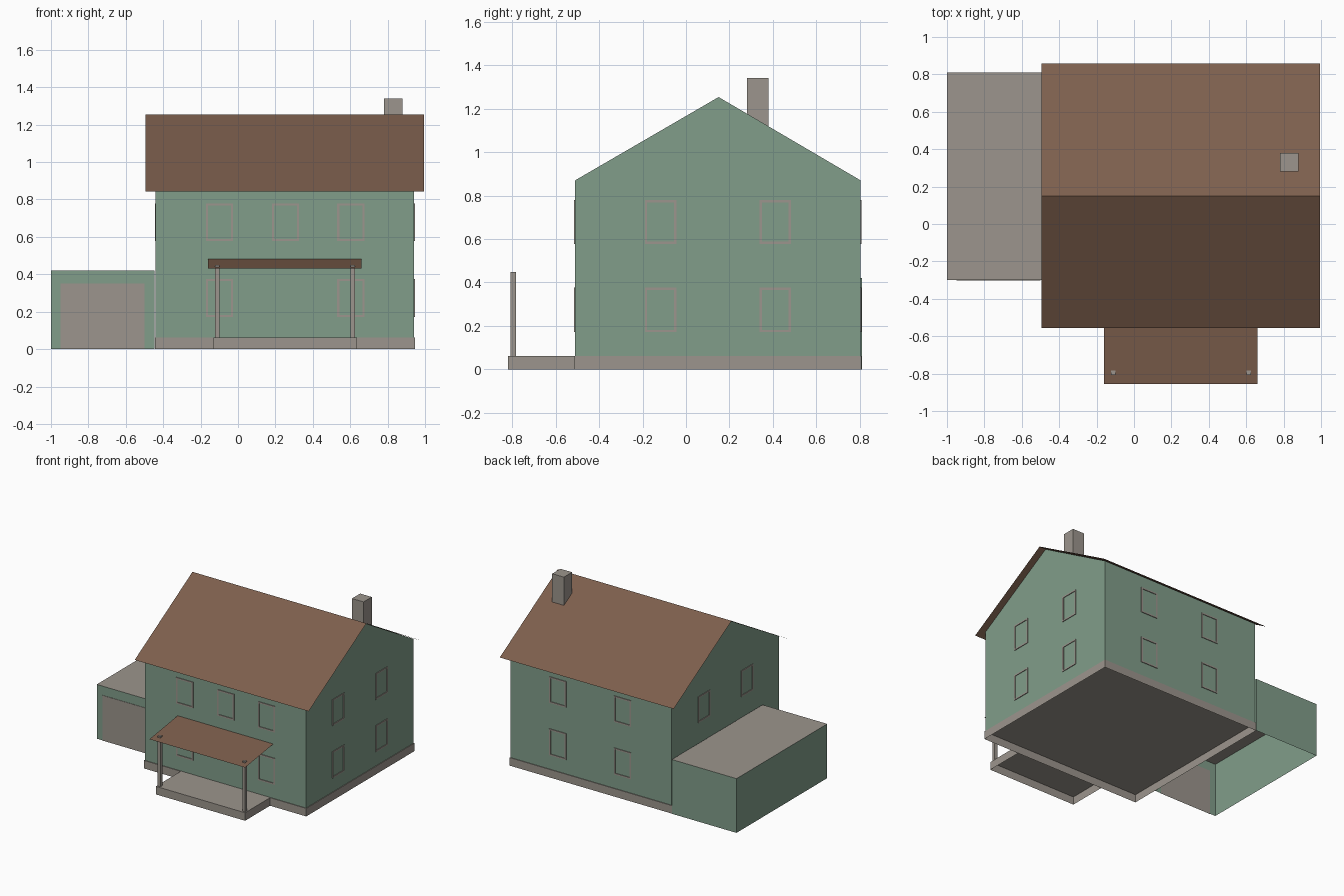
import bpy, bmesh

if "Cube" in bpy.data.objects:
    bpy.data.objects.remove(bpy.data.objects["Cube"])


def material(name, rgb):
    m = bpy.data.materials.new(name)
    m.diffuse_color = (*rgb, 1)
    m.use_nodes = True
    m.node_tree.nodes["Principled BSDF"].inputs["Base Color"].default_value = m.diffuse_color
    return m


GREEN = material("wall_green", (0.220, 0.337, 0.254))
BROWN = material("roof_brown", (0.205, 0.114, 0.074))
GREY = material("stone_grey", (0.332, 0.301, 0.266))


def mesh_object(name, faces, *mats):
    """Build one object from a list of polygons."""
    bm = bmesh.new()
    for f in faces:
        bm.faces.new([bm.verts.new(p) for p in f])
    bmesh.ops.remove_doubles(bm, verts=bm.verts[:], dist=1e-5)
    me = bpy.data.meshes.new(name)
    bm.to_mesh(me)
    bm.free()
    for m in mats:
        me.materials.append(m)
    ob = bpy.data.objects.new(name, me)
    bpy.context.collection.objects.link(ob)
    return ob


def shell(x0, x1, y0, y1, z0, z1, top=True):
    """Box faces without a bottom, optionally without a top."""
    c = [(x0, y0), (x1, y0), (x1, y1), (x0, y1)]
    faces = [[(*c[i], z0), (*c[(i + 1) % 4], z0), (*c[(i + 1) % 4], z1), (*c[i], z1)]
             for i in range(4)]
    if top:
        faces.append([(*p, z1) for p in c])
    return faces


# House proportions
X0, X1, Y0, Y1 = -0.44, 0.94, -0.51, 0.803
BASE, EAVE, RIDGE = 0.062, 0.87, 1.255
YR = 0.15

# Foundation and porch slabs, open underneath
mesh_object("foundation", shell(X0 - 0.005, X1 + 0.005, -0.515, 0.808, 0, BASE), GREY)
mesh_object("porch_slab", shell(-0.13, 0.635, -0.82, -0.515, 0, BASE), GREY)

# Walls and gables
mesh_object("house_walls", shell(X0, X1, Y0, Y1, BASE, EAVE, top=False), GREEN)
for name, x, ys in (("left_gable", X0, (Y1, Y0)), ("right_gable", X1, (Y0, Y1))):
    mesh_object(name, [[(x, ys[0], EAVE), (x, ys[1], EAVE), (x, YR, RIDGE - 0.002)]], GREEN)

# Thin pitched roof with overhangs
RX0, RX1, RZ = -0.495, 0.995, 0.843
mesh_object("main_roof", [
    [(RX0, -0.557, RZ), (RX1, -0.557, RZ), (RX1, YR, RIDGE), (RX0, YR, RIDGE)],
    [(RX1, 0.858, RZ), (RX0, 0.858, RZ), (RX0, YR, RIDGE), (RX1, YR, RIDGE)]], BROWN)

# Chimney
mesh_object("chimney", shell(0.78, 0.88, 0.28, 0.38, 1.10, 1.34), GREY)

# Porch roof and posts
mesh_object("porch_roof", [[(-0.16, -0.855, 0.432), (0.66, -0.855, 0.432),
                            (0.66, Y0, 0.483), (-0.16, Y0, 0.483)]], BROWN)
for side, x in (("left", -0.111), ("right", 0.614)):
    mesh_object(side + "_porch_post",
                shell(x - 0.012, x + 0.012, -0.807, -0.783, BASE, 0.449), GREY)

# Garage with a flat grey top and a door panel
garage = mesh_object("garage", shell(-1.0, -0.446, -0.30, 0.81, 0, 0.42), GREEN, GREY)
for p in garage.data.polygons:
    p.material_index = 1 if p.normal.z > 0.5 else 0
mesh_object("garage_door", shell(-0.95, -0.50, -0.303, -0.299, 0, 0.35), GREY)


# Window frames: raised rectangular rings on each wall
def window_frame(name, place, u, z0, z1):
    w, t, d = 0.0725, 0.011, 0.005

    def ring(s):
        return [(u - w + s, z0 + s), (u + w - s, z0 + s),
                (u + w - s, z1 - s), (u - w + s, z1 - s)]
    outer, inner = ring(0), ring(t)
    faces = []
    for i in range(4):
        j = (i + 1) % 4
        for a, b, da, db in ((outer, inner, d, d), (outer, outer, 0, d), (inner, inner, d, 0)):
            faces.append([place(*a[i], da), place(*a[j], da),
                          place(*b[j], db), place(*b[i], db)])
    ob = mesh_object(name, faces, GREY)
    bm = bmesh.new()
    bm.from_mesh(ob.data)
    bmesh.ops.recalc_face_normals(bm, faces=bm.faces[:])
    bm.to_mesh(ob.data)
    bm.free()


UPPER, LOWER = (0.577, 0.779), (0.171, 0.376)
WALLS = {
    "front": (lambda u, z, d: (u, Y0 - d, z), (-0.098, 0.253, 0.603), (-0.098, 0.603)),
    "back": (lambda u, z, d: (u, Y1 + d, z), (-0.02, 0.535), (-0.02, 0.535)),
    "right": (lambda u, z, d: (X1 + d, u, z), (-0.117, 0.411), (-0.117, 0.411)),
    "left": (lambda u, z, d: (X0 - d, u, z), (-0.117, 0.411), ()),
}
for wall, (place, ups, lows) in WALLS.items():
    for floor, (z0, z1), us in (("upper", UPPER, ups), ("lower", LOWER, lows)):
        for i, u in enumerate(us):
            window_frame(f"{wall}_{floor}_window_{i + 1}", place, u, z0, z1)
